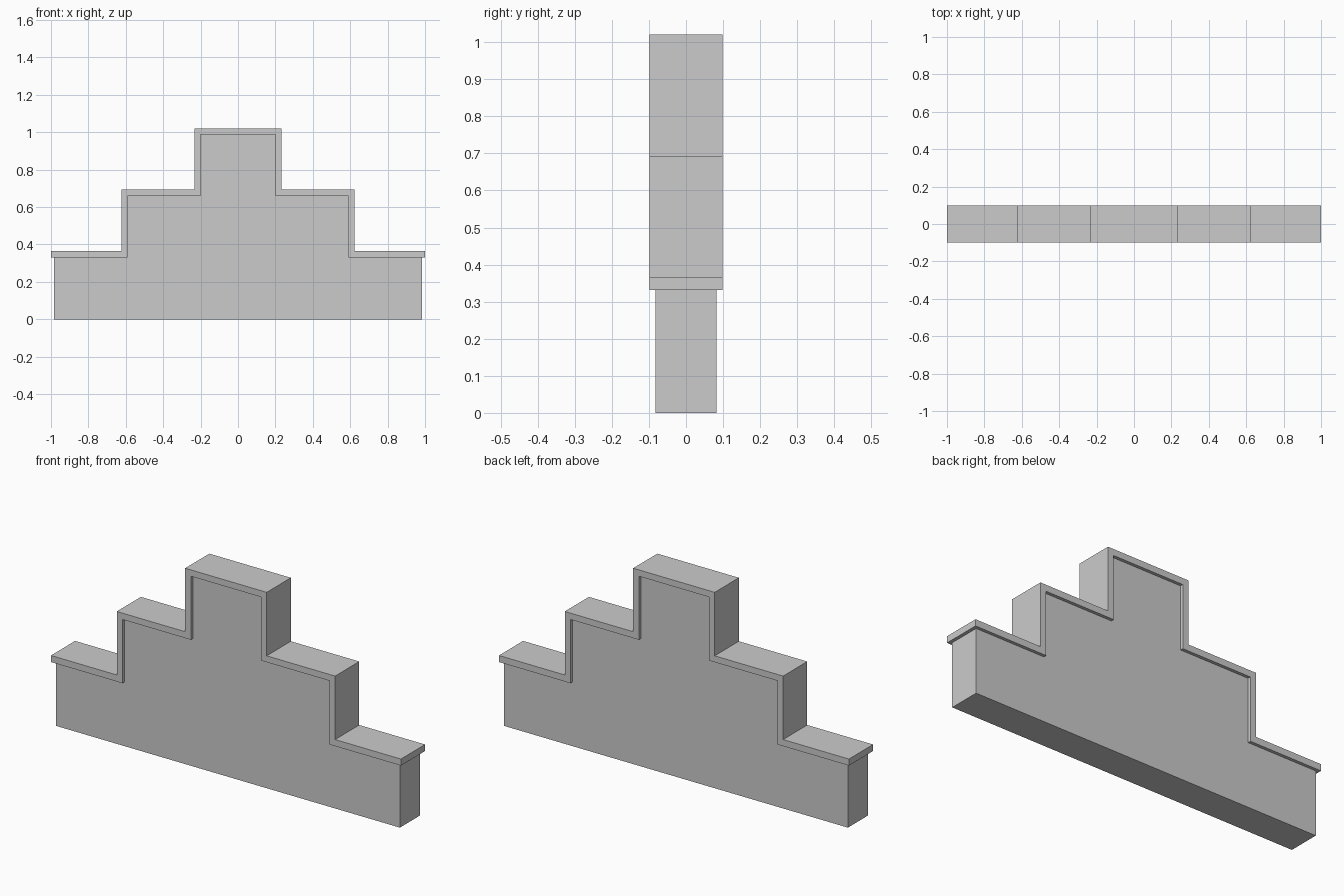
import bpy, bmesh

if "Cube" in bpy.data.objects:
    bpy.data.objects.remove(bpy.data.objects["Cube"])


def mirrored(half):
    """Extend a left-to-centre outline across x = 0."""
    return half + [(-x, z) for x, z in reversed(half)]


def extrude_profile(name, outline, depth):
    bm = bmesh.new()
    face = bm.faces.new([bm.verts.new((x, -depth / 2, z)) for x, z in outline])
    ext = bmesh.ops.extrude_face_region(bm, geom=[face])
    moved = [v for v in ext["geom"] if isinstance(v, bmesh.types.BMVert)]
    bmesh.ops.translate(bm, verts=moved, vec=(0, depth, 0))
    bmesh.ops.recalc_face_normals(bm, faces=bm.faces)
    mesh = bpy.data.meshes.new(name)
    bm.to_mesh(mesh)
    bm.free()
    obj = bpy.data.objects.new(name, mesh)
    bpy.context.collection.objects.link(obj)
    return obj


# Stepped outlines, left half only: underside and top of the coping
under = [(-0.591, 0.331), (-0.591, 0.66), (-0.2, 0.66), (-0.2, 0.988)]
upper = [(-1.0, 0.365), (-0.624, 0.365), (-0.624, 0.693),
         (-0.233, 0.693), (-0.233, 1.021)]

# Stepped gable wall
wall_half = [(-0.983, 0.0), (-0.983, 0.331)] + under
extrude_profile("gable_wall", mirrored(wall_half), 0.165)

# Coping strip following the steps, slightly wider than the wall
lower_edge = mirrored([(-1.0, 0.331)] + under)
extrude_profile("coping", mirrored(upper) + lower_edge[::-1], 0.197)
